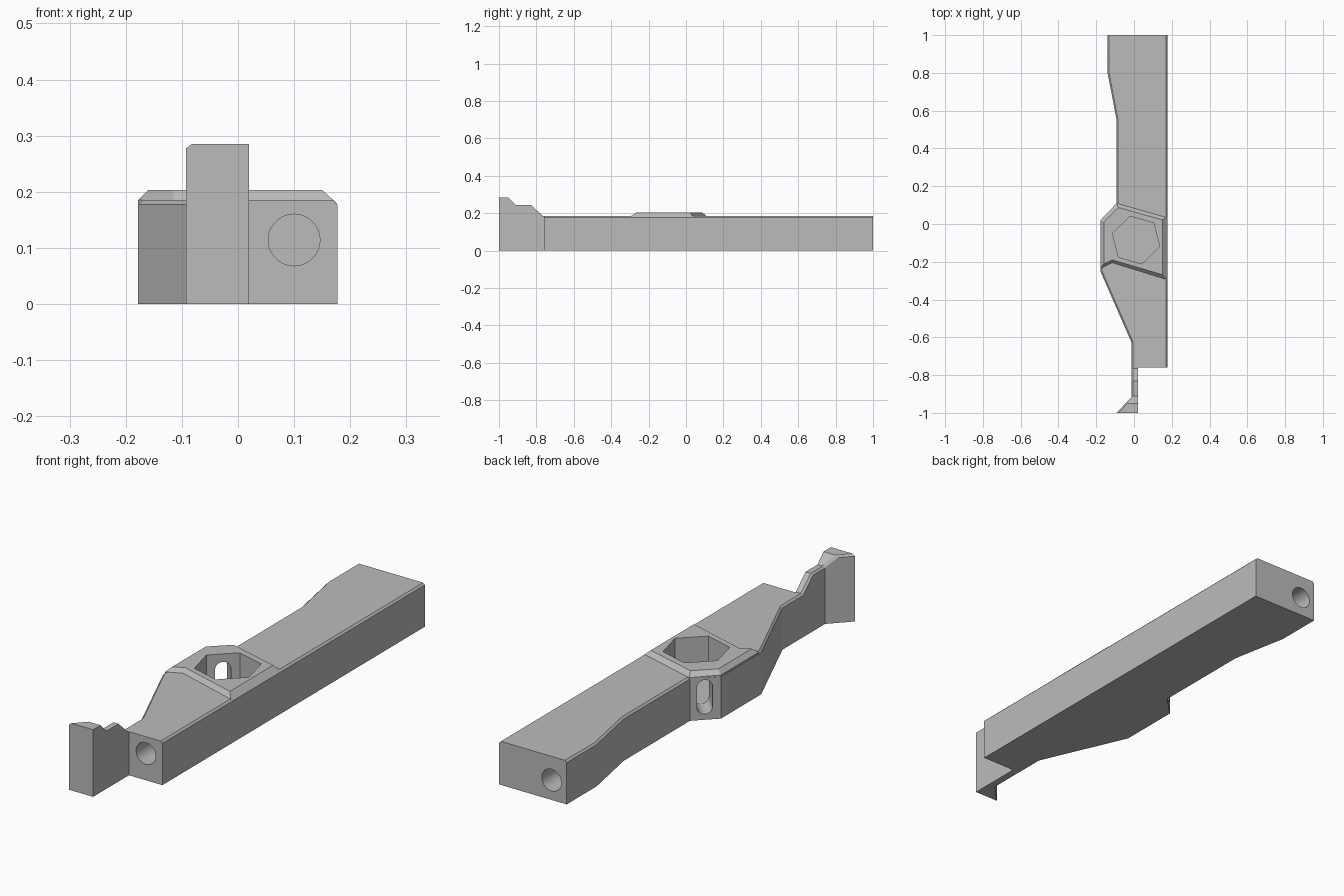
import bpy, bmesh, math
from mathutils import Matrix, Vector

old = bpy.data.objects.get("Cube")
if old:
    bpy.data.objects.remove(old, do_unlink=True)

GREY = (0.5, 0.5, 0.5, 1)
mat = bpy.data.materials.new("plain grey")
mat.use_nodes = True
mat.diffuse_color = GREY
mat.node_tree.nodes["Principled BSDF"].inputs["Base Color"].default_value = GREY


def loft(name, layers, matrix=Matrix()):
    """Closed solid through matching outlines, given as (outline, height) pairs."""
    bm = bmesh.new()
    rings = [[bm.verts.new((x, y, z)) for x, y in pts] for pts, z in layers]
    n = len(rings[0])
    bm.faces.new(rings[0])
    bm.faces.new(rings[-1])
    for a, b in zip(rings, rings[1:]):
        for i in range(n):
            j = (i + 1) % n
            bm.faces.new((a[i], a[j], b[j], b[i]))
    bm.transform(matrix)
    bmesh.ops.recalc_face_normals(bm, faces=bm.faces)
    mesh = bpy.data.meshes.new(name)
    bm.to_mesh(mesh)
    bm.free()
    mesh.materials.append(mat)
    obj = bpy.data.objects.new(name, mesh)
    bpy.context.collection.objects.link(obj)
    return obj


def prism(name, pts, low, high, matrix=Matrix()):
    return loft(name, [(pts, low), (pts, high)], matrix)


def arc(radius, start, sweep, steps, cx=0, cy=0):
    angles = [math.radians(start + sweep * i / steps) for i in range(steps + 1)]
    return [(cx + radius * math.cos(a), cy + radius * math.sin(a)) for a in angles]


def frame(origin, u, v, w):
    m = Matrix((u, v, w)).transposed().to_4x4()
    m.translation = origin
    return m


def boolean(target, tool, operation):
    tool.hide_render = True
    mod = target.modifiers.new("cut", "BOOLEAN")
    mod.operation, mod.object, mod.solver = operation, tool, "EXACT"
    bpy.context.view_layer.objects.active = target
    bpy.ops.object.modifier_apply(modifier=mod.name)


def chamfer_side_edges(obj, width, side):
    """Bevel edges between upward faces and faces looking along the given x sides."""
    bm = bmesh.new()
    bm.from_mesh(obj.data)
    bmesh.ops.dissolve_limit(bm, angle_limit=0.01, verts=bm.verts, edges=bm.edges)
    bm.normal_update()
    edges = []
    for e in bm.edges:
        if len(e.link_faces) == 2:
            a, b = sorted((f.normal for f in e.link_faces), key=lambda n: n.z)
            if b.z > 0.4 and abs(a.z) < 0.1 and side(a.x):
                edges.append(e)
    bmesh.ops.bevel(bm, geom=edges, offset=width, segments=1, affect="EDGES")
    bm.to_mesh(obj.data)
    bm.free()


# Long body
body = prism("body", [
    (0.177, -0.76), (0.177, 1), (-0.14, 1), (-0.14, 0.8), (-0.092, 0.55),
    (-0.092, 0.105), (-0.178, 0.02), (-0.178, -0.25), (-0.012, -0.63),
    (-0.012, -0.76)], 0, 0.185)
chamfer_side_edges(body, 0.008, lambda x: abs(x) > 0.5)

# Raised pad with sloped rim
base = [(0.177, -0.295), (0.177, 0.035), (-0.092, 0.11), (-0.178, 0.02),
        (-0.178, -0.235), (-0.115, -0.205)]
middle = [(0.17, -0.293), (0.17, 0.035)] + base[2:]
top = [(0.15, -0.268), (0.15, 0.022), (-0.082, 0.087), (-0.16, 0.012),
       (-0.16, -0.212), (-0.115, -0.19)]
pad = loft("raised_pad", [(base, 0.178), (middle, 0.185), (top, 0.203)])

# Front hook: plan shape trimmed by a stepped side profile
hook = prism("front_hook", [
    (-0.093, -1), (0.02, -1), (0.02, -0.76), (-0.012, -0.76), (-0.012, -0.915)],
    0, 0.4)
profile = [(-1.1, -0.1), (-0.7, -0.1), (-0.7, 0.185), (-0.765, 0.185),
           (-0.83, 0.245), (-0.91, 0.245), (-0.95, 0.285), (-1.1, 0.285)]
trim = prism("hook_trim", profile, -0.3, 0.3,
             frame((0, 0, 0), (0, 1, 0), (0, 0, 1), (1, 0, 0)))
boolean(hook, trim, "INTERSECT")
chamfer_side_edges(hook, 0.008, lambda x: x < -0.5)

# Hexagonal pocket, angled slot and blind end holes
centre = Vector((0.011, -0.085, 0))
pocket = prism("pocket_cutter", arc(0.13, 44, 300, 5, *centre.xy), 0.022, 0.4)
turn = math.radians(134)
out = Vector((math.cos(turn), math.sin(turn), 0))
up = Vector((0, 0, 1))
capsule = arc(0.031, 0, 180, 16, 0, 0.138) + arc(0.031, 180, 180, 16, 0, 0.055)
slot = prism("slot_cutter", capsule, 0, 0.4, frame(centre, up.cross(out), up, out))
circle = arc(0.046, 0, 352.5, 47)
tools = [pocket, slot]
for label, x, y, z in (("front", 0.1, -0.76, 0.114), ("back", -0.069, 1, 0.084)):
    tools.append(prism(label + "_hole_cutter", circle, -0.25, 0.25,
                       frame((x, y, z), (1, 0, 0), up, (0, -1, 0))))
for tool in tools:
    boolean(body, tool, "DIFFERENCE")
boolean(pad, pocket, "DIFFERENCE")

for tool in tools + [trim]:
    bpy.data.objects.remove(tool, do_unlink=True)

# Smooth the round holes only
for obj in (body, pad, hook):
    bpy.ops.object.select_all(action="DESELECT")
    obj.select_set(True)
    bpy.context.view_layer.objects.active = obj
    bpy.ops.object.shade_smooth_by_angle(angle=math.radians(15))
